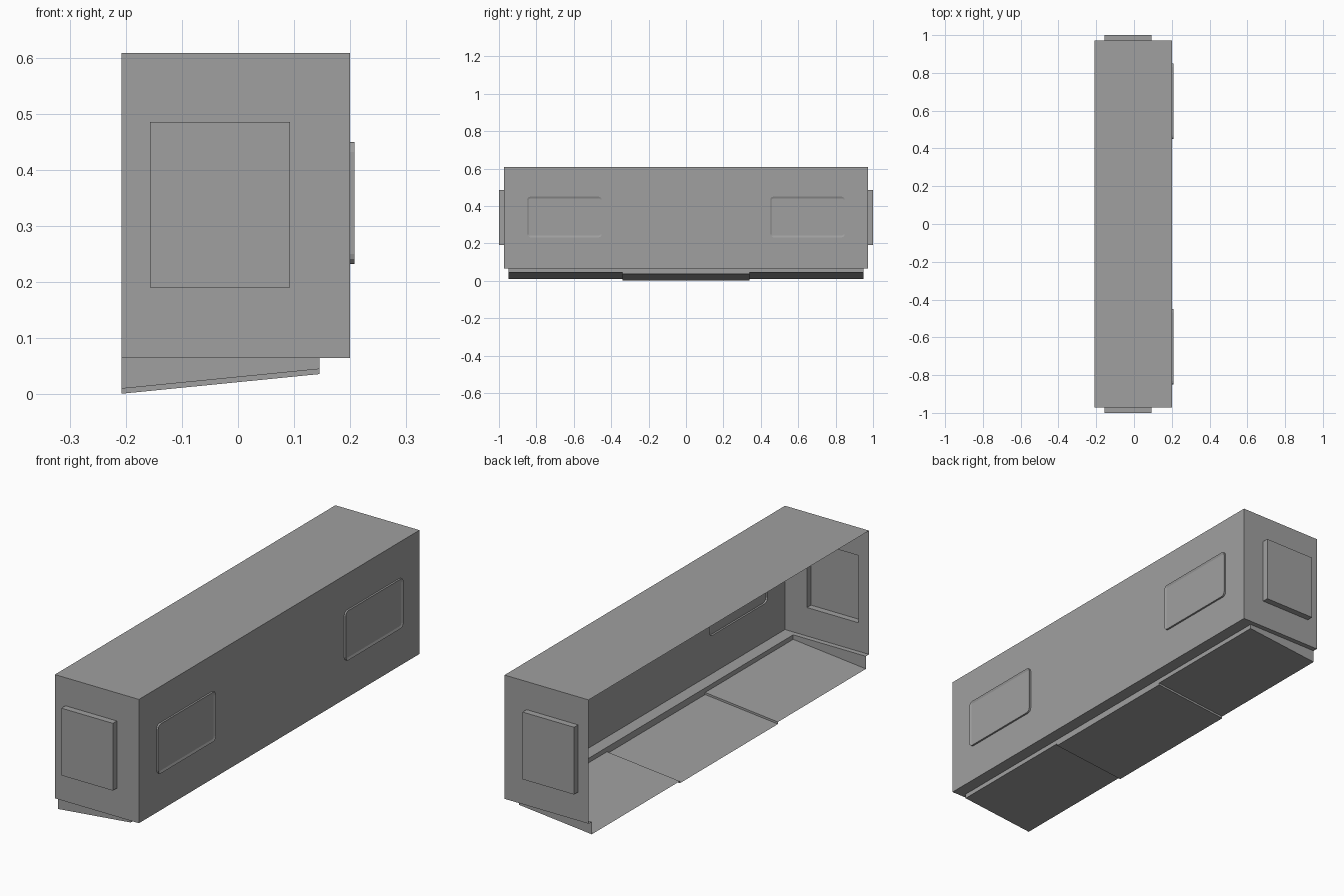
import bpy, bmesh
from mathutils import Vector

old = bpy.data.objects.get("Cube")
if old:
    bpy.data.objects.remove(old, do_unlink=True)

grey = bpy.data.materials.new("plain grey")
grey.use_nodes = True
grey.diffuse_color = (0.35, 0.35, 0.35, 1)
grey.node_tree.nodes["Principled BSDF"].inputs["Base Color"].default_value = grey.diffuse_color

X, Y, Z = Vector((1, 0, 0)), Vector((0, 1, 0)), Vector((0, 0, 1))
BACK, FRONT, LIP = -0.208, 0.2, 0.145      # depth positions
END, TRAY_END, STEP = -0.972, -0.95, -0.34  # positions along the length
BASE, TOP = 0.065, 0.608


def finish(name, bm):
    """Make the half part an object and mirror it along the length."""
    mesh = bpy.data.meshes.new(name)
    bm.to_mesh(mesh)
    bm.free()
    mesh.materials.append(grey)
    obj = bpy.data.objects.new(name, mesh)
    bpy.context.collection.objects.link(obj)
    mod = obj.modifiers.new("mirror", "MIRROR")
    mod.use_axis = (False, True, False)
    mod.merge_threshold = 0.0001


def sheet(name, origin, u, v, us, vs, raise_by=0, corner=0, rim=0):
    """Flat sheet facing u x v; a 3 by 3 sheet pushes its middle cell outward."""
    bm = bmesh.new()
    grid = [[bm.verts.new(origin + u * a + v * b) for b in vs] for a in us]
    cells = {}
    for i in range(len(us) - 1):
        for j in range(len(vs) - 1):
            cells[i, j] = bm.faces.new((grid[i][j], grid[i + 1][j],
                                        grid[i + 1][j + 1], grid[i][j + 1]))
    bm.normal_update()
    if raise_by:
        normal = u.cross(v)
        middle = cells[1, 1]
        new = bmesh.ops.extrude_face_region(bm, geom=[middle])["geom"]
        if middle.is_valid:
            bm.faces.remove(middle)
        verts = [g for g in new if isinstance(g, bmesh.types.BMVert)]
        cap = next(g for g in new if isinstance(g, bmesh.types.BMFace))
        bmesh.ops.translate(bm, verts=verts, vec=normal * raise_by)
        if corner:
            posts = [e for w in verts for e in w.link_edges if e not in cap.edges]
            bmesh.ops.bevel(bm, geom=posts, offset=corner, segments=3,
                            profile=0.5, affect="EDGES")
        if rim:
            bm.normal_update()
            far = max(bm.faces, key=lambda f: f.calc_center_median().dot(normal))
            bmesh.ops.inset_individual(bm, faces=[far], thickness=rim, depth=-raise_by / 2)
    finish(name, bm)


# Open-backed housing: roof, end walls with hollow boxes, windowed front wall
sheet("roof", Z * TOP, X, Y, (BACK, FRONT), (END, 0))
sheet("end_walls", Y * END, X, Z, (BACK, -0.157, 0.093, FRONT),
      (BASE, 0.19, 0.485, TOP), raise_by=0.028)
sheet("front_wall", X * FRONT, Y, Z, (END, -0.85, -0.45, 0),
      (BASE, 0.232, 0.45, TOP), raise_by=0.008, corner=0.018, rim=0.01)

# Ledges joining the housing to the tray
sheet("front_ledge", Z * BASE, Y, X, (END, 0), (LIP, FRONT))
sheet("end_ledges", Z * BASE, Y, X, (END, TRAY_END), (BACK, LIP))


def tray(name, y0, y1, drop, side_height=None):
    """Sloping floor with a front strip and one end side."""
    bm = bmesh.new()
    low, high = 0.01 - drop, 0.045 - drop

    def quad(*points):
        bm.faces.new([bm.verts.new(p) for p in points])

    quad((BACK, y0, low), (BACK, y1, low), (LIP, y1, high), (LIP, y0, high))
    quad((LIP, y0, high), (LIP, y1, high), (LIP, y1, BASE), (LIP, y0, BASE))
    top_back, top_lip = (BASE, BASE) if side_height is None else \
        (low + side_height, high + side_height)
    quad((BACK, y0, low), (LIP, y0, high), (LIP, y0, top_lip), (BACK, y0, top_back))
    bmesh.ops.remove_doubles(bm, verts=bm.verts, dist=0.0001)
    finish(name, bm)


# Sloping tray: two outer floors and a slightly lower middle floor
tray("outer_floors", TRAY_END, STEP, 0)
tray("middle_floor", STEP, 0, 0.009, side_height=0.009)
